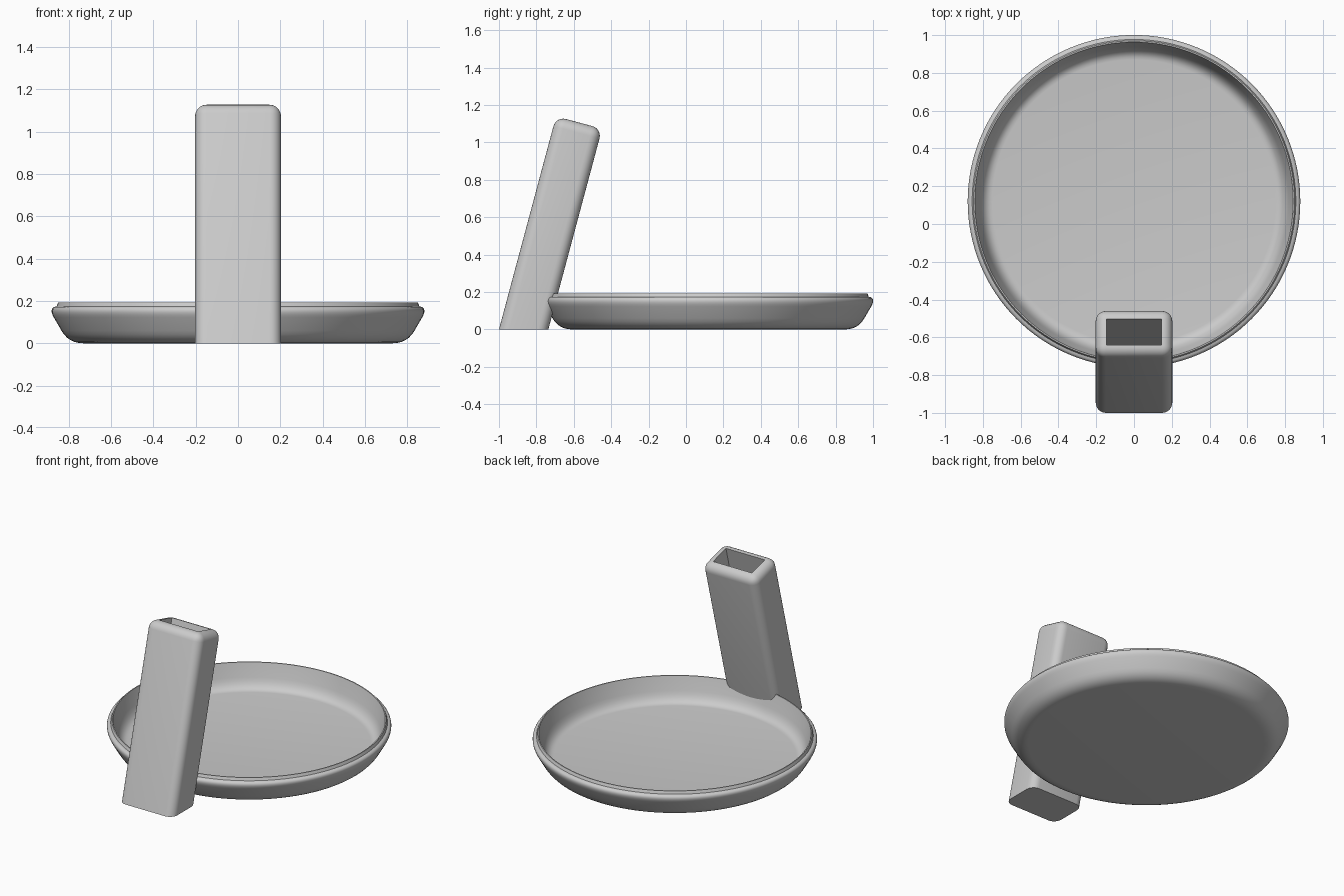
import bpy, bmesh, math
from mathutils import Matrix, Vector

cube = bpy.data.objects.get("Cube")
if cube:
    bpy.data.objects.remove(cube, do_unlink=True)

grey = bpy.data.materials.new("plain grey")
grey.use_nodes = True
colour = (0.6, 0.6, 0.6, 1)
grey.diffuse_color = colour
grey.node_tree.nodes["Principled BSDF"].inputs["Base Color"].default_value = colour


def finish(bm, name):
    bmesh.ops.recalc_face_normals(bm, faces=bm.faces)
    mesh = bpy.data.meshes.new(name)
    bm.to_mesh(mesh)
    bm.free()
    mesh.materials.append(grey)
    ob = bpy.data.objects.new(name, mesh)
    bpy.context.collection.objects.link(ob)
    bpy.ops.object.select_all(action="DESELECT")
    ob.select_set(True)
    bpy.context.view_layer.objects.active = ob
    bpy.ops.object.shade_smooth_by_angle(angle=math.radians(32))
    return ob


def bend(a, b, c, steps=6):
    """Rounded corner from a to c, pulled towards b."""
    a, b, c = Vector(a), Vector(b), Vector(c)
    return [a.lerp(b, t).lerp(b.lerp(c, t), t)
            for t in (i / steps for i in range(steps + 1))]


# Shallow round tray: rounded outer wall, small raised lip, dished inside
profile = [Vector((0, 0))]
profile += bend((0.73, 0), (0.80, 0), (0.834, 0.06))
profile += bend((0.87, 0.122), (0.892, 0.16), (0.868, 0.172))
profile += [Vector(p) for p in ((0.857, 0.174), (0.85, 0.193), (0.843, 0.193))]
profile += bend((0.818, 0.10), (0.797, 0.03), (0.75, 0.03))
profile.append(Vector((0, 0.03)))

bm = bmesh.new()
verts = [bm.verts.new((r, 0, z)) for r, z in profile]
edges = [bm.edges.new(pair) for pair in zip(verts, verts[1:])]
bmesh.ops.spin(bm, geom=verts + edges, cent=(0, 0, 0), axis=(0, 0, 1),
               angle=math.tau, steps=128, use_merge=True)
bmesh.ops.remove_doubles(bm, verts=bm.verts, dist=0.0005)
bmesh.ops.translate(bm, verts=bm.verts, vec=(0, 0.12, 0))
finish(bm, "tray")

# Leaning hollow handle: rounded box, sunk opening on top, cut level at the ground
width, depth, length, below = 0.406, 0.255, 1.145, 0.3
bm = bmesh.new()
bmesh.ops.create_cube(bm, size=1, matrix=Matrix.Translation((0, 0, (length - below) / 2))
                      @ Matrix.Diagonal((width, depth, length + below, 1)))
bmesh.ops.bevel(bm, geom=bm.edges[:], offset=0.054, segments=6, profile=0.5,
                affect="EDGES")
top = max(bm.faces, key=lambda f: f.calc_center_median().z)
bmesh.ops.inset_region(bm, faces=[top], thickness=0.003)
pit = bmesh.ops.extrude_discrete_faces(bm, faces=[top])["faces"][0]
bmesh.ops.translate(bm, verts=pit.verts[:], vec=(0, 0, -1.0))
bmesh.ops.transform(bm, verts=bm.verts, matrix=Matrix.Translation((0, -0.868, 0))
                    @ Matrix.Rotation(math.radians(-15), 4, "X"))
cut = bmesh.ops.bisect_plane(bm, geom=bm.verts[:] + bm.edges[:] + bm.faces[:],
                             plane_co=(0, 0, 0), plane_no=(0, 0, 1), clear_inner=True)
rim = [e for e in cut["geom_cut"] if isinstance(e, bmesh.types.BMEdge)]
bmesh.ops.contextual_create(bm, geom=rim)
finish(bm, "handle")
